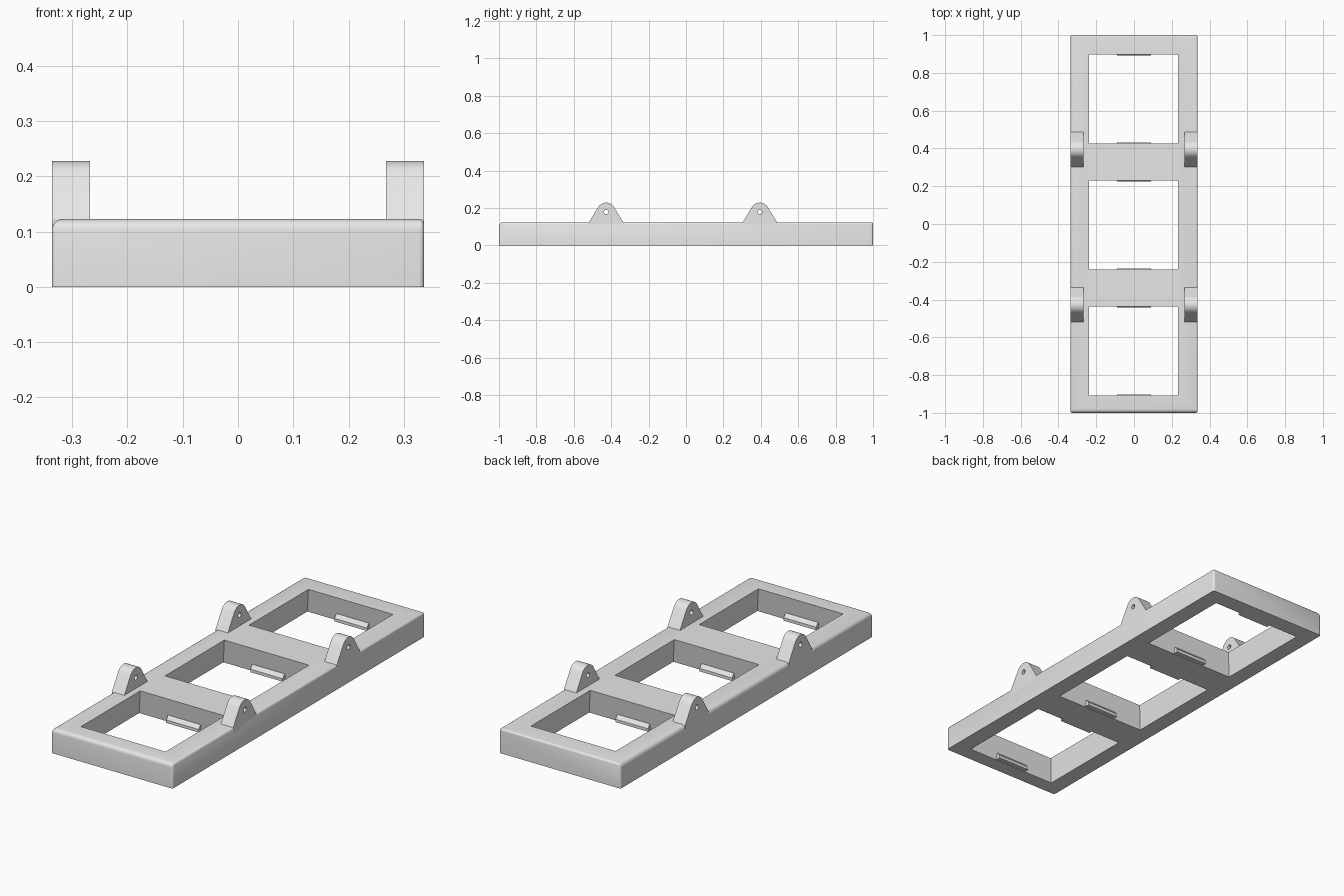
import bpy, bmesh, math

cube = bpy.data.objects.get("Cube")
if cube:
    bpy.data.objects.remove(cube, do_unlink=True)

grey = bpy.data.materials.new("light_grey")
grey.use_nodes = True
GREY = (0.8, 0.8, 0.8, 1)
grey.diffuse_color = GREY
grey.node_tree.nodes["Principled BSDF"].inputs["Base Color"].default_value = GREY

HX, HY, TOP = 0.337, 1.0, 0.123
WIN_X, WIN_HALF, FLARE = -0.002, 0.235, 0.018
WIN_Y = (0.662, -0.005, -0.672)


def finish(name, bm):
    bmesh.ops.recalc_face_normals(bm, faces=bm.faces)
    mesh = bpy.data.meshes.new(name)
    bm.to_mesh(mesh)
    bm.free()
    mesh.materials.append(grey)
    obj = bpy.data.objects.new(name, mesh)
    bpy.context.collection.objects.link(obj)
    return obj


def activate(obj):
    bpy.ops.object.select_all(action='DESELECT')
    obj.select_set(True)
    bpy.context.view_layer.objects.active = obj


def prism(name, profile, x0, x1):
    """Extrude a (y, z) profile along x."""
    bm = bmesh.new()
    face = bm.faces.new([bm.verts.new((x0, y, z)) for y, z in profile])
    ext = bmesh.ops.extrude_face_region(bm, geom=[face])["geom"]
    verts = [v for v in ext if isinstance(v, bmesh.types.BMVert)]
    bmesh.ops.translate(bm, verts=verts, vec=(x1 - x0, 0, 0))
    return finish(name, bm)


def cut(obj, cutter):
    activate(obj)
    mod = obj.modifiers.new("cut", 'BOOLEAN')
    mod.operation, mod.solver, mod.object = 'DIFFERENCE', 'EXACT', cutter
    bpy.ops.object.modifier_apply(modifier=mod.name)
    bpy.data.objects.remove(cutter, do_unlink=True)


def smooth(obj):
    activate(obj)
    bpy.ops.object.shade_smooth_by_angle(angle=math.radians(30))


# Base slab, rounded on top and at the upright corners
bm = bmesh.new()
bmesh.ops.create_cube(bm, size=1)
for v in bm.verts:
    v.co = (v.co.x * 2 * HX, v.co.y * 2 * HY, (v.co.z + 0.5) * TOP)
weight = bm.edges.layers.float.new("bevel_weight_edge")
for e in bm.edges:
    mid = (e.verts[0].co + e.verts[1].co) / 2
    if mid.z < 0.01:
        continue
    wide = mid.z > 0.1 and (mid.x < -0.1 or mid.y < -0.1)
    e[weight] = 1.0 if wide else 0.5
frame = finish("frame", bm)
activate(frame)
bevel = frame.modifiers.new("round", 'BEVEL')
bevel.limit_method, bevel.width, bevel.segments = 'WEIGHT', 0.02, 6
bpy.ops.object.modifier_apply(modifier=bevel.name)

# Three square openings, flaring towards the underside
for cy in WIN_Y:
    bm = bmesh.new()
    bmesh.ops.create_cube(bm, size=2)
    for v in bm.verts:
        half = WIN_HALF + FLARE * (0.5 - v.co.z)
        v.co = (WIN_X + v.co.x * half, cy + v.co.y * half, TOP * (0.5 + v.co.z))
    cut(frame, finish("opening_cutter", bm))
smooth(frame)

# Snap ledges low on the front and back wall of each opening
for i, cy in enumerate(WIN_Y):
    for side, label in ((-1, "front"), (1, "back")):
        wall = WIN_HALF + FLARE
        steps = ((0.02, 0.003), (-0.022, 0.003), (-0.022, 0.018),
                 (-0.006, 0.036), (0.02, 0.036))
        profile = [(cy + side * (wall + d), z) for d, z in steps]
        prism(f"{label}_ledge_{i + 1}", profile, -0.09, 0.09)

# Four rounded lugs with a cross hole
HOLE_Z, R, BASE = 0.178, 0.05, 0.092
drop = HOLE_Z - TOP
tangent = math.acos(R / math.hypot(BASE, drop)) - math.atan2(drop, BASE)
for cy, end in ((0.395, "back"), (-0.427, "front")):
    for side, label in ((1, "left"), (-1, "right")):
        profile = [(cy - BASE, TOP - 0.03), (cy + BASE, TOP - 0.03), (cy + BASE, TOP)]
        for k in range(17):
            a = tangent + (math.pi - 2 * tangent) * k / 16
            profile.append((cy + R * math.cos(a), HOLE_Z + R * math.sin(a)))
        profile.append((cy - BASE, TOP))
        lug = prism(f"{end}_{label}_lug", profile, side * 0.268, side * HX)
        ring = [2 * math.pi * k / 20 for k in range(20)]
        hole = [(cy + 0.012 * math.cos(a), HOLE_Z + 0.012 * math.sin(a)) for a in ring]
        cut(lug, prism("hole_cutter", hole, side * 0.2, side * 0.4))
        smooth(lug)
